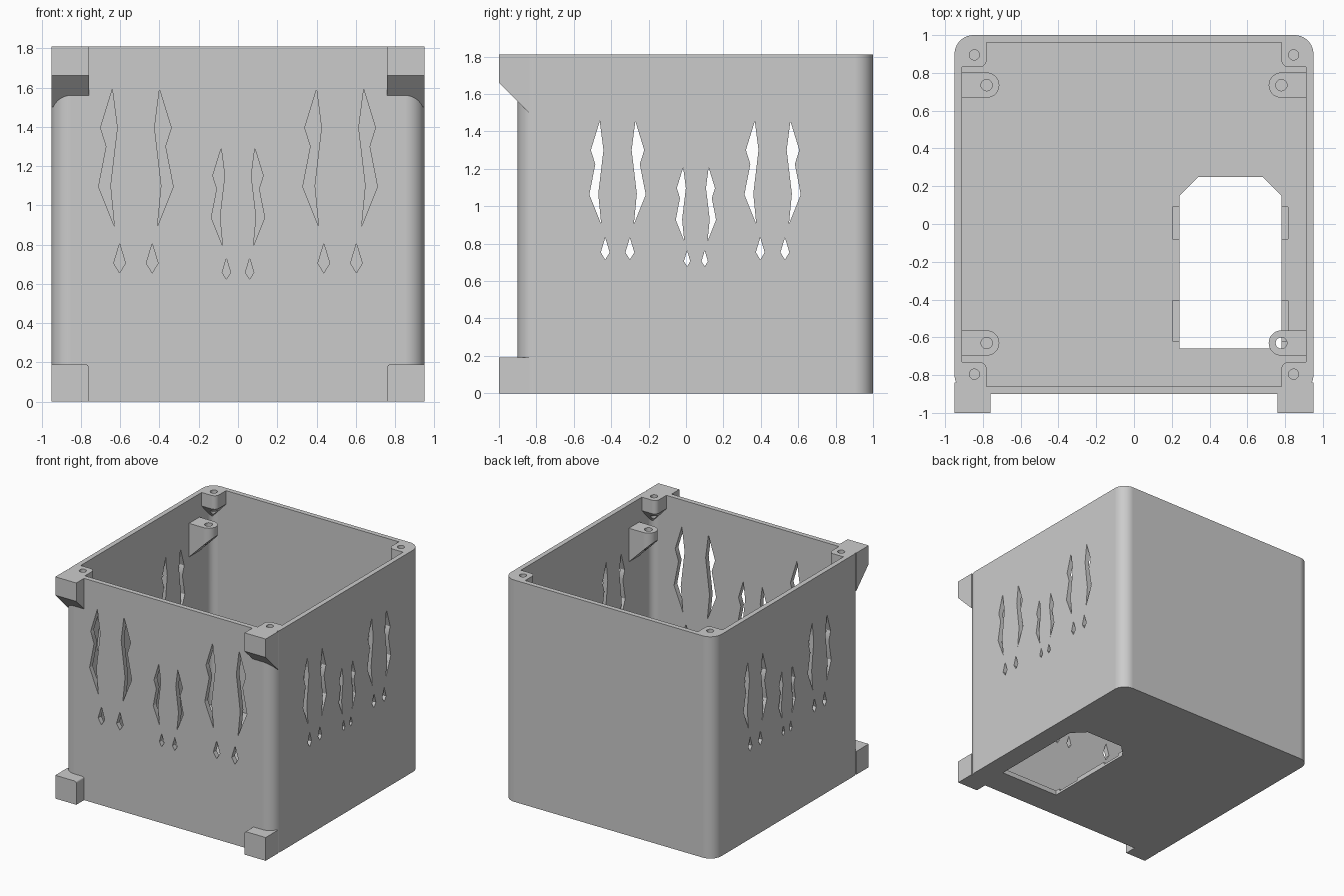
import bpy, bmesh
from math import sin, cos, pi, radians
from mathutils import Vector

cube = bpy.data.objects.get("Cube")
if cube:
    bpy.data.objects.remove(cube, do_unlink=True)

HEIGHT, WALL = 1.81, 0.04
HALF_X, FRONT, BACK = 0.95, -0.9, 1.0
IN_X, IN_FRONT, IN_BACK = HALF_X - WALL, FRONT + WALL, BACK - WALL

grey = bpy.data.materials.new("plain grey")
grey.use_nodes = True
grey.diffuse_color = (0.6, 0.6, 0.6, 1)
grey.node_tree.nodes["Principled BSDF"].inputs["Base Color"].default_value = (0.6, 0.6, 0.6, 1)


def arc(cx, cy, r, start, end, steps=10):
    """Points along an arc, angles in degrees."""
    angles = [radians(start + (end - start) * i / steps) for i in range(steps + 1)]
    return [(cx + r * cos(a), cy + r * sin(a)) for a in angles]


def rounded_rect(x, y0, y1, r):
    pts = []
    for cx, cy, a in ((x - r, y1 - r, 0), (r - x, y1 - r, 90),
                      (r - x, y0 + r, 180), (x - r, y0 + r, 270)):
        pts += arc(cx, cy, r, a, a + 90)
    return pts


def extrude(pts, axis, lo, hi):
    """Pair of matching loops: a 2D outline swept along one axis."""
    def place(p, d):
        v = list(p)
        v.insert("xyz".index(axis), d)
        return Vector(v)
    return [place(p, lo) for p in pts], [place(p, hi) for p in pts]


def solid(name, loop_pairs):
    """One mesh object made from closed lofts between loop pairs."""
    bm = bmesh.new()
    for low, high in loop_pairs:
        a = [bm.verts.new(p) for p in low]
        b = [bm.verts.new(p) for p in high]
        n = len(a)
        bm.faces.new(a)
        bm.faces.new(b[::-1])
        for i in range(n):
            j = (i + 1) % n
            bm.faces.new((a[i], b[i], b[j], a[j]))
    bmesh.ops.recalc_face_normals(bm, faces=bm.faces)
    mesh = bpy.data.meshes.new(name)
    bm.to_mesh(mesh)
    bm.free()
    mesh.materials.append(grey)
    ob = bpy.data.objects.new(name, mesh)
    bpy.context.collection.objects.link(ob)
    return ob


helpers = []


def combine(target, operation, name, loop_pairs):
    helper = solid(name, loop_pairs)
    helper.hide_render = True
    mod = target.modifiers.new(name, "BOOLEAN")
    mod.operation, mod.solver, mod.object = operation, "EXACT", helper
    helpers.append(helper)


# Outer shell
case = solid("enclosure_case",
             [extrude(rounded_rect(HALF_X, FRONT, BACK, 0.1), "z", 0, HEIGHT)])

# Front brackets: sloped ones at the top, square feet at the bottom
brackets = []
for s in (-1, 1):
    slope = [(-1, HEIGHT), (-1, 1.66), (-0.84, 1.5), (-0.84, HEIGHT)]
    brackets.append(extrude(slope, "x", s * 0.76, s * HALF_X))
    foot = [(HALF_X, 0), (0.76, 0)] + arc(0.775, 0.175, 0.015, 180, 90, 4) + [(HALF_X, 0.19)]
    brackets.append(extrude([(s * x, z) for x, z in foot], "y", -1, -0.84))
combine(case, "UNION", "front_brackets", brackets)

# Hollow interior
combine(case, "DIFFERENCE", "cavity",
        [extrude(rounded_rect(IN_X, IN_FRONT, IN_BACK, 0.06), "z", WALL, 2)])

# Corner screw bosses and mounting lugs, with their holes
mounts, holes = [], []
boss = [(-0.01, -0.01), (0.13, -0.01)] + arc(0.09, 0.09, 0.04, 0, 90, 6) + [(-0.01, 0.13)]
lug = [(-0.01, -0.067)] + arc(0.13, 0, 0.067, -90, 90, 14) + [(-0.01, 0.067)]
for sx in (-1, 1):
    for wall_y, inward, lug_y in ((IN_FRONT, 1, -0.63), (IN_BACK, -1, 0.735)):
        def corner(u, v, z):
            return Vector((sx * (IN_X - u), wall_y + inward * v, z))

        def side(u, v, z):
            return Vector((sx * (IN_X - u), lug_y + v, z))

        # Straight boss block, then a taper running back into the corner
        mounts.append(([corner(u, v, 1.7) for u, v in boss],
                       [corner(u, v, HEIGHT) for u, v in boss]))
        mounts.append(([corner(u * 0.15, v * 0.15, 1.58) for u, v in boss],
                       [corner(u, v, 1.7) for u, v in boss]))
        # Lug with a flat top and an underside sloping down to the wall
        mounts.append(([side(u, v, 1.345 + u) for u, v in lug],
                       [side(u, v, 1.62) for u, v in lug]))
        for centre, r, z0, z1 in ((corner(0.065, 0.065, 0), 0.027, 1.5, 1.9),
                                  (side(0.13, 0, 0), 0.03, 1.3, 1.7)):
            ring = arc(centre.x, centre.y, r, 0, 345, 23)
            holes.append(extrude(ring, "z", z0, z1))
combine(case, "UNION", "bosses_and_lugs_upper", mounts[0::3] + mounts[2::3])
combine(case, "UNION", "boss_tapers", mounts[1::3])
combine(case, "DIFFERENCE", "screw_holes", holes)

# Decorative vents: mirrored pairs of jagged slits above small diamonds
slit = [(-0.12, 1.59), (-0.18, 1.395), (-0.15, 1.30), (-0.19, 1.095),
        (-0.11, 0.895), (-0.13, 1.1), (-0.095, 1.395)]
diamond = [(-0.083, 0.805), (-0.113, 0.705), (-0.083, 0.656), (-0.053, 0.705)]


def vents(clusters, axis, lo, hi):
    return [extrude([(c + m * k * u, lift + k * z) for u, z in shape], axis, lo, hi)
            for c, k, lift in clusters for m in (-1, 1) for shape in (slit, diamond)]


front_clusters = [(-0.52, 1, 0), (0, 0.714, 0.155), (0.52, 1, 0)]
side_clusters = [(-0.366, 0.793, 0.194), (0.053, 0.567, 0.306), (0.463, 0.793, 0.194)]
combine(case, "DIFFERENCE", "front_vents", vents(front_clusters, "y", -1.1, -0.8))
for s, name in ((-1, "right_vents"), (1, "left_vents")):
    combine(case, "DIFFERENCE", name, vents(side_clusters, "x", s * 0.87, s * 1.1))

# Floor opening with clipped corners, and shallow clip recesses beside it
opening = [(0.24, -0.66), (0.78, -0.66), (0.78, 0.15), (0.68, 0.25), (0.34, 0.25), (0.24, 0.15)]
combine(case, "DIFFERENCE", "floor_opening", [extrude(opening, "z", -0.1, 0.1)])
recesses = [extrude([(0.205, a), (0.815, a), (0.815, b), (0.205, b)], "z", 0.02, 0.1)
            for a, b in ((-0.08, 0.09), (-0.62, -0.405))]
combine(case, "DIFFERENCE", "clip_recesses", recesses)

# Bake the booleans and remove the helper solids
bpy.context.view_layer.update()
graph = bpy.context.evaluated_depsgraph_get()
baked = bpy.data.meshes.new_from_object(case.evaluated_get(graph))
case.modifiers.clear()
case.data = baked
for helper in helpers:
    bpy.data.objects.remove(helper, do_unlink=True)
baked.materials.clear()
baked.materials.append(grey)
for face in baked.polygons:
    face.material_index = 0

# Smooth the rounded corners while keeping flat walls crisp
bpy.ops.object.select_all(action="DESELECT")
case.select_set(True)
bpy.context.view_layer.objects.active = case
bpy.ops.object.shade_smooth_by_angle(angle=radians(30))
weighted = case.modifiers.new("weighted_normals", "WEIGHTED_NORMAL")
weighted.keep_sharp = True
